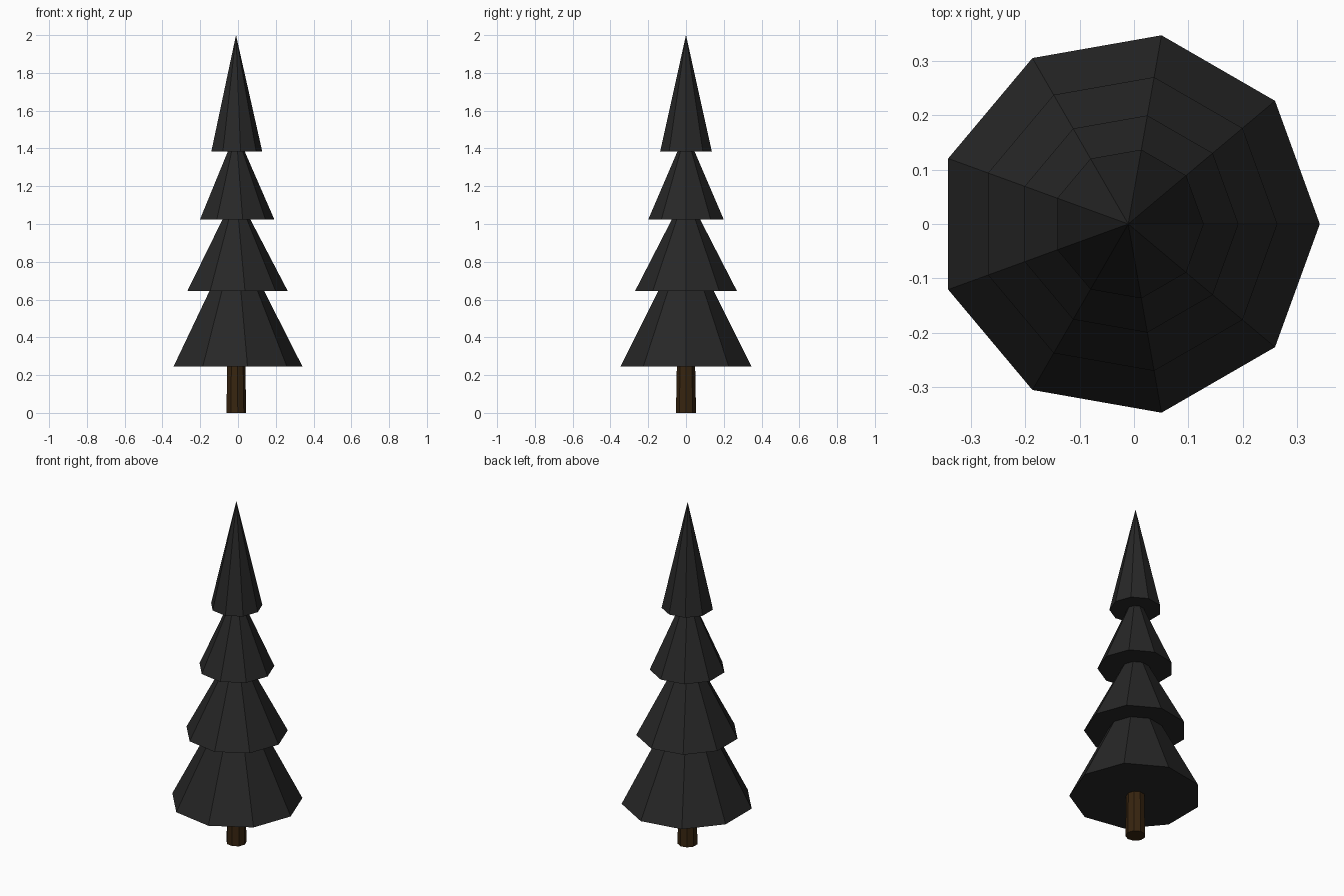
import bpy
import math

if "Cube" in bpy.data.objects:
    bpy.data.objects.remove(bpy.data.objects["Cube"])

CX = -0.0106  # trunk axis, so the nine-sided tree is centred in x
SIDES = 9


def material(name, rgb):
    m = bpy.data.materials.new(name)
    m.diffuse_color = (*rgb, 1)
    m.use_nodes = True
    m.node_tree.nodes["Principled BSDF"].inputs["Base Color"].default_value = m.diffuse_color
    return m


def cone(name, z0, z1, r0, r1, mat):
    # flat-shaded nine-sided cone with one corner pointing to +x
    bpy.ops.mesh.primitive_cone_add(vertices=SIDES, radius1=r0, radius2=r1,
                                    depth=z1 - z0, location=(CX, 0, (z0 + z1) / 2))
    ob = bpy.context.object
    ob.name = name
    corner = ob.data.vertices[0].co
    ob.rotation_euler.z = -math.atan2(corner.y, corner.x)
    ob.data.materials.append(mat)
    return ob


needles = material("charcoal needles", (0.02, 0.02, 0.02))
bark = material("dark brown bark", (0.038, 0.018, 0.005))

# Slightly tapered trunk
cone("trunk", 0.0, 0.26, 0.054, 0.049, bark)

# Stacked foliage tiers: base height, tip height, base radius
tiers = [
    (0.245, 0.94, 0.352),
    (0.645, 1.17, 0.274),
    (1.025, 1.49, 0.2025),
    (1.385, 2.0, 0.1387),
]
for i, (z0, z1, r) in enumerate(tiers, 1):
    cone(f"foliage_tier_{i}", z0, z1, r, 0, needles)
